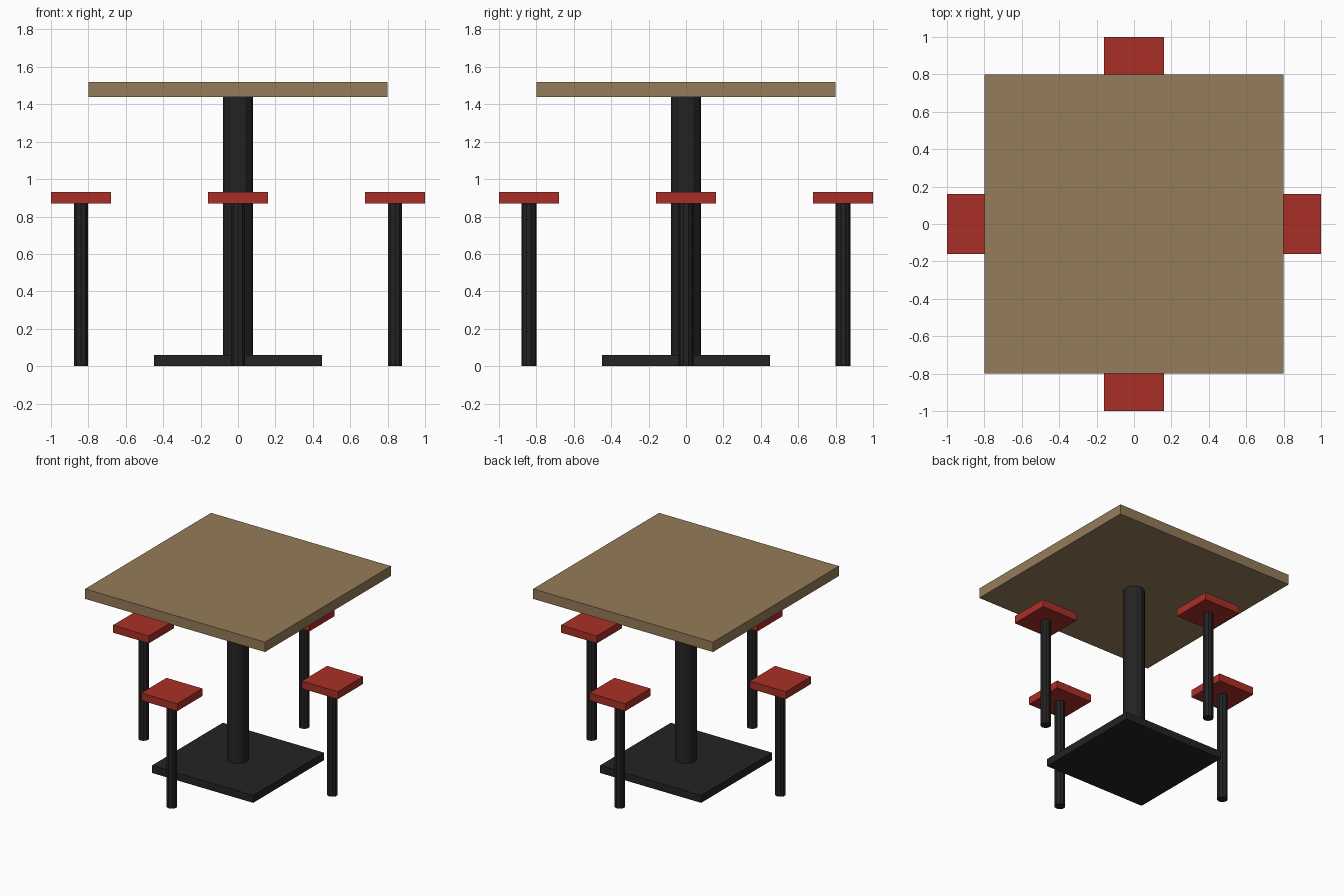
import bpy
from math import cos, sin, pi

if "Cube" in bpy.data.objects:
    bpy.data.objects.remove(bpy.data.objects["Cube"], do_unlink=True)


def material(name, rgb):
    mat = bpy.data.materials.new(name)
    mat.use_nodes = True
    colour = (*rgb, 1.0)
    mat.diffuse_color = colour
    mat.node_tree.nodes["Principled BSDF"].inputs["Base Color"].default_value = colour
    return mat


wood = material("tan_wood", (0.30, 0.20, 0.10))
red = material("red_seat", (0.40, 0.028, 0.02))
black = material("black_metal", (0.017, 0.017, 0.017))


def finish(name, mat):
    obj = bpy.context.object
    obj.name = obj.data.name = name
    obj.data.materials.append(mat)
    return obj


def slab(name, x, y, bottom, top, width, mat):
    bpy.ops.mesh.primitive_cube_add(size=1, location=(x, y, (bottom + top) / 2))
    obj = finish(name, mat)
    obj.scale = (width, width, top - bottom)
    bpy.ops.object.transform_apply(location=False, rotation=False, scale=True)


def post(name, x, y, bottom, top, radius, sides, mat):
    bpy.ops.mesh.primitive_cylinder_add(vertices=sides, radius=radius, depth=top - bottom,
                                        location=(x, y, (bottom + top) / 2))
    finish(name, mat)


# Table: foot plate, central column and square top
slab("table_base", 0, 0, 0, 0.06, 0.9, black)
post("table_column", 0, 0, 0.06, 1.44, 0.08, 12, black)
slab("table_top", 0, 0, 1.44, 1.52, 1.6, wood)

# Four stools, one on each side
for i, side in enumerate(("left", "back", "right", "front")):
    x, y = 0.84 * cos(i * pi / 2), 0.84 * sin(i * pi / 2)
    post(f"{side}_stool_post", x, y, 0, 0.87, 0.04, 10, black)
    slab(f"{side}_stool_seat", x, y, 0.87, 0.93, 0.32, red)
